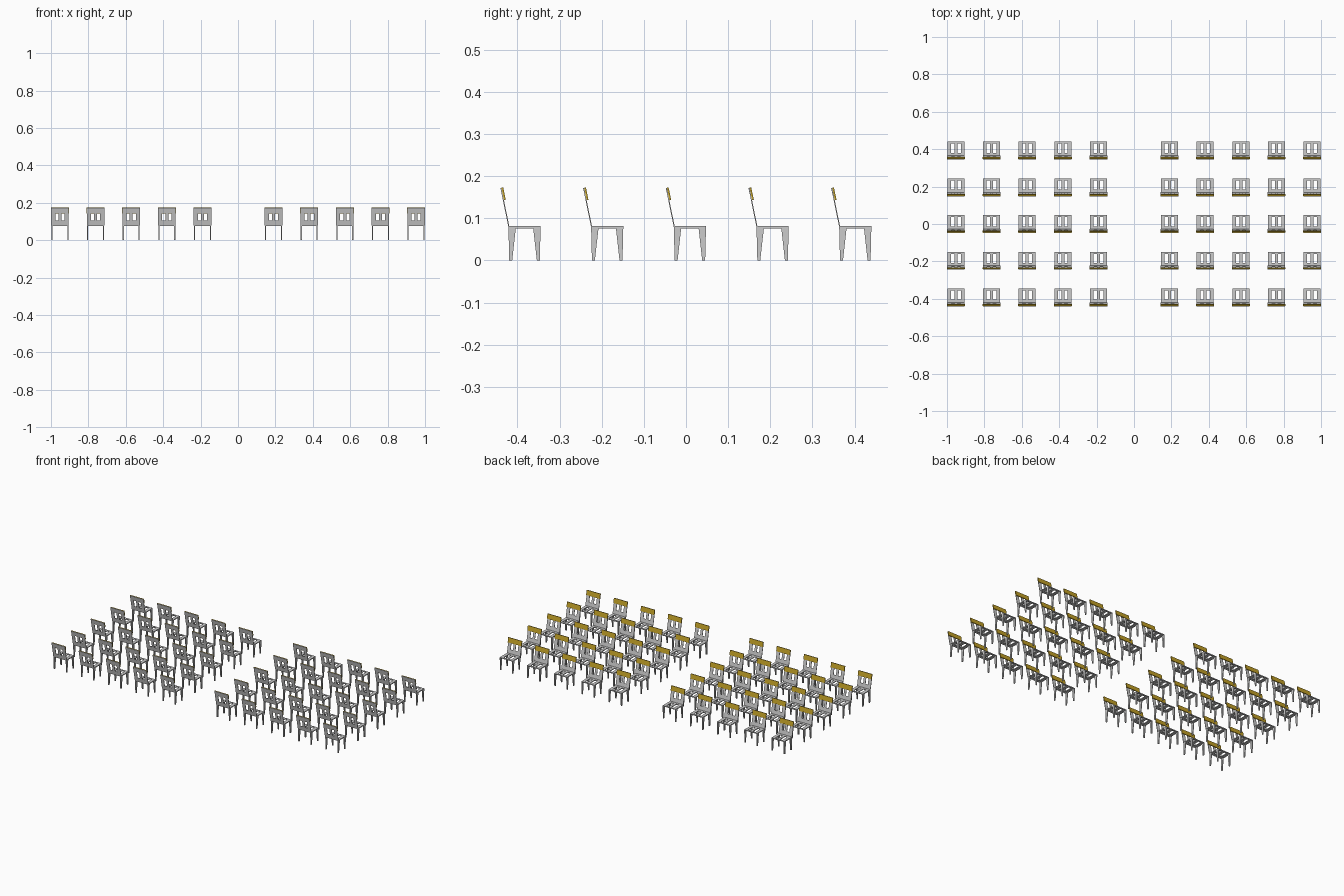
import bpy, bmesh
from mathutils import Vector

if "Cube" in bpy.data.objects:
    bpy.data.objects.remove(bpy.data.objects["Cube"])


def finish(bm, name):
    bmesh.ops.recalc_face_normals(bm, faces=bm.faces)
    me = bpy.data.meshes.new(name)
    bm.to_mesh(me)
    bm.free()
    return me


def extrude(bm, faces, offset):
    res = bmesh.ops.extrude_face_region(bm, geom=faces, use_keep_orig=True)
    vs = [v for v in res["geom"] if isinstance(v, bmesh.types.BMVert)]
    bmesh.ops.translate(bm, verts=vs, vec=offset)


def panel(name, xs, ts, start, end, offset, holes=()):
    """Thin slab on a grid: xs across, ts (0..1) from start to end, with open cells."""
    bm = bmesh.new()
    start, end = Vector(start), Vector(end)
    grid = [[bm.verts.new(start.lerp(end, t) + Vector((x, 0, 0))) for x in xs] for t in ts]
    faces = []
    for j in range(len(ts) - 1):
        for i in range(len(xs) - 1):
            if (i, j) not in holes:
                faces.append(bm.faces.new((grid[j][i], grid[j][i + 1],
                                           grid[j + 1][i + 1], grid[j + 1][i])))
    extrude(bm, faces, Vector(offset))
    return finish(bm, name)


HOLES = {(1, 1), (3, 1)}

# slotted seat
seat = panel("seat", [-0.045, -0.026, -0.008, 0.008, 0.026, 0.045], [0, 0.22, 0.86, 1],
             (0, -0.029, 0.0815), (0, 0.0475, 0.0815), (0, 0, -0.0045), HOLES)

# leaning slotted backrest
back = panel("backrest", [-0.047, -0.025, -0.008, 0.008, 0.025, 0.047], [0, 0.27, 0.72, 1],
             (0, -0.029, 0.079), (0, -0.048, 0.172), (0, 0.0025, 0.0005), HOLES)

# gold headband on the sitter's side of the backrest
gold = panel("headband", [-0.048, 0.048], [0, 1],
             (0, -0.0394, 0.143), (0, -0.0454, 0.1725), (0, 0.004, 0.001))
mat = bpy.data.materials.new("gold")
mat.diffuse_color = (0.55, 0.36, 0.02, 1)
mat.use_nodes = True
mat.node_tree.nodes["Principled BSDF"].inputs["Base Color"].default_value = mat.diffuse_color
gold.materials.append(mat)

# side frames: front and back tapered legs joined by a rail
bm = bmesh.new()
half = [(-0.029, 0.081), (-0.027, 0), (-0.020, 0), (-0.0115, 0.076)]
outline = half + [(0.0185 - y, z) for y, z in reversed(half)]
for x, dx in ((-0.0455, 0.006), (0.0455, -0.006)):
    f = bm.faces.new([bm.verts.new((x, y, z)) for y, z in outline])
    extrude(bm, [f], Vector((dx, 0, 0)))
legs = finish(bm, "leg_frame")

# two blocks of chairs with a centre aisle
for row in range(5):
    y = (row - 2) * 0.1963
    for side in (-1, 1):
        for col in range(5):
            x = side * (0.190 + col * 0.1905)
            for me in (seat, back, gold, legs):
                ob = bpy.data.objects.new(me.name, me)
                ob.location = (x, y, 0)
                bpy.context.collection.objects.link(ob)
